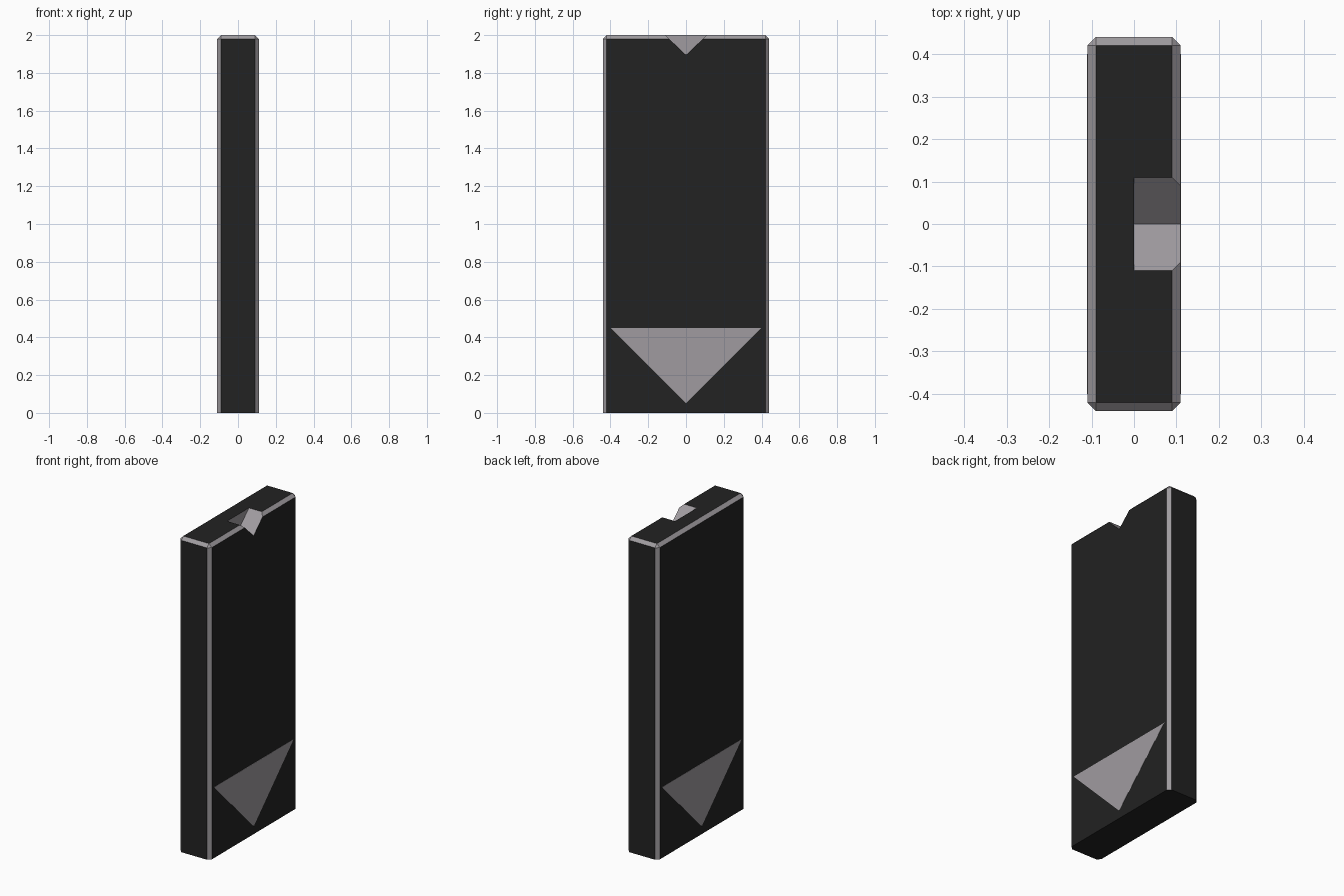
import bpy, bmesh

if "Cube" in bpy.data.objects:
    bpy.data.objects.remove(bpy.data.objects["Cube"])

W, D, H = 0.11, 0.44, 2.0   # half thickness, half width, height
BEV = 0.02


def make_mat(name, col):
    m = bpy.data.materials.new(name)
    m.diffuse_color = (*col, 1)
    m.use_nodes = True
    m.node_tree.nodes["Principled BSDF"].inputs["Base Color"].default_value = m.diffuse_color
    return m


black = make_mat("black", (0.016, 0.016, 0.016))
grey = make_mat("warm grey", (0.35, 0.33, 0.35))


def make_object(name, bm):
    bmesh.ops.recalc_face_normals(bm, faces=bm.faces)
    me = bpy.data.meshes.new(name)
    bm.to_mesh(me)
    bm.free()
    me.materials.append(black)
    me.materials.append(grey)
    ob = bpy.data.objects.new(name, me)
    bpy.context.collection.objects.link(ob)
    return ob


def prism(name, profile, x0, x1):
    """Extrude a (y, z) profile along x, all grey."""
    bm = bmesh.new()
    face = bm.faces.new([bm.verts.new((x0, y, z)) for y, z in profile])
    ext = bmesh.ops.extrude_face_region(bm, geom=[face])
    verts = [g for g in ext["geom"] if isinstance(g, bmesh.types.BMVert)]
    bmesh.ops.translate(bm, verts=verts, vec=(x1 - x0, 0, 0))
    for f in bm.faces:
        f.material_index = 1
    return make_object(name, bm)


# Slab with grey chamfers on every edge except around the base
bm = bmesh.new()
bmesh.ops.create_cube(bm, size=1)
for v in bm.verts:
    v.co = (v.co.x * 2 * W, v.co.y * 2 * D, (v.co.z + 0.5) * H)
edges = [e for e in bm.edges if max(v.co.z for v in e.verts) > 0.1]
bmesh.ops.bevel(bm, geom=edges, offset=BEV, offset_type='OFFSET',
                segments=1, affect='EDGES', profile=0.5)
for f in bm.faces:
    f.normal_update()
    f.material_index = 0 if max(abs(c) for c in f.normal) > 0.99 else 1
slab = make_object("slab", bm)

# V notch in the top, open to the right side only
top = 2.1
half = 0.11 * (top - 1.895) / 0.105
cutter = prism("notch_cutter", [(-half, top), (0, 1.895), (half, top)], 0, 0.3)
mod = slab.modifiers.new("notch", 'BOOLEAN')
mod.operation = 'DIFFERENCE'
mod.solver = 'EXACT'
mod.object = cutter
bpy.context.view_layer.objects.active = slab
bpy.ops.object.modifier_apply(modifier=mod.name)
bpy.data.objects.remove(cutter)

# Painted triangle on both broad sides
for side, s in (("right", 1), ("left", -1)):
    prism(side + "_triangle", [(-0.4, 0.45), (0, 0.05), (0.4, 0.45)],
          s * (W - 0.001), s * (W + 0.001))
